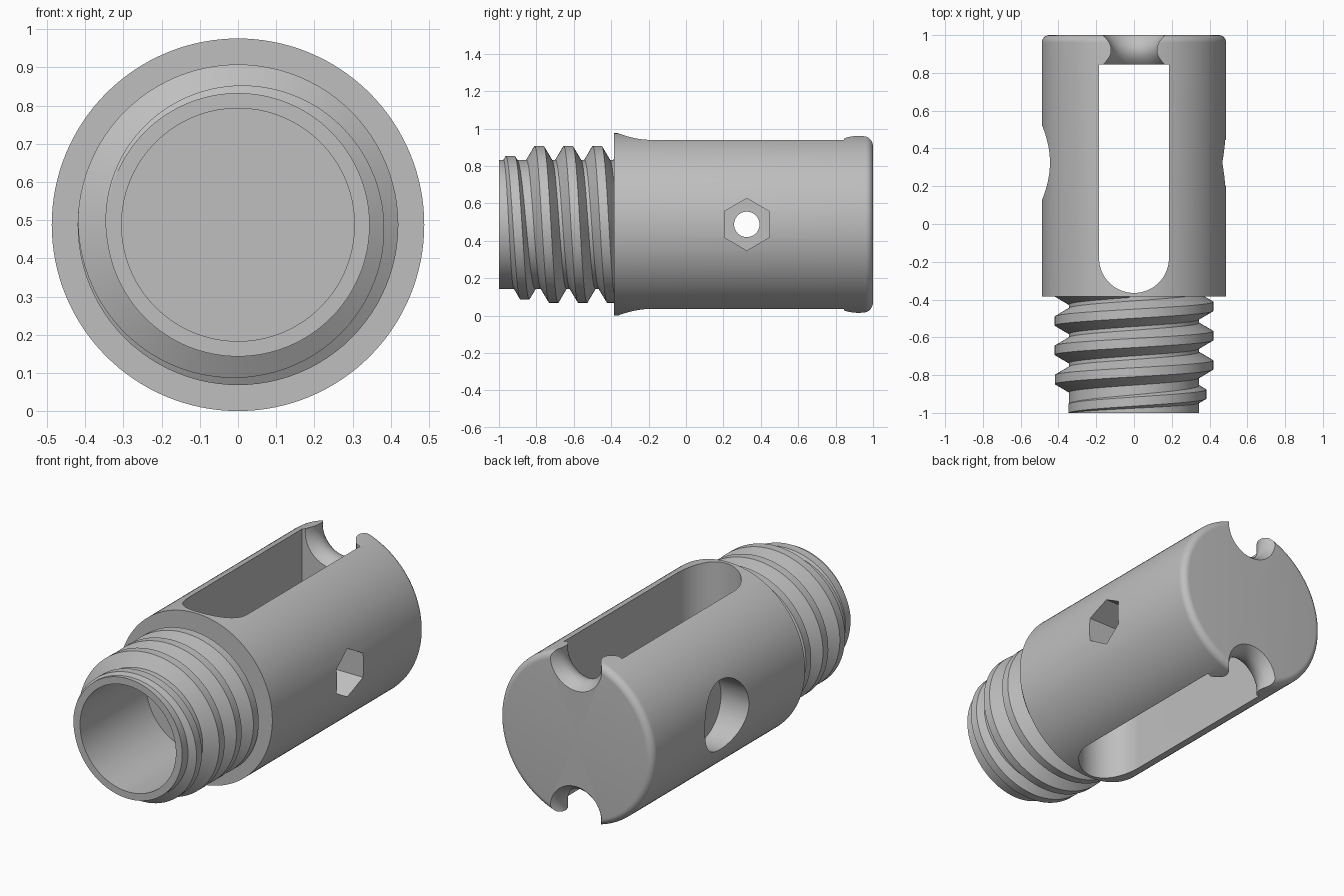
import bpy, bmesh, math
from mathutils import Vector

if "Cube" in bpy.data.objects:
    bpy.data.objects.remove(bpy.data.objects["Cube"])

AXIS_Z = 0.488   # height of the main axis
HOLE_Y = 0.325   # position of the cross hole

mat = bpy.data.materials.new("plain grey")
mat.use_nodes = True
GREY = (0.52, 0.52, 0.52, 1)
mat.diffuse_color = GREY
mat.node_tree.nodes["Principled BSDF"].inputs["Base Color"].default_value = GREY


def finish(bm, name):
    bmesh.ops.remove_doubles(bm, verts=bm.verts, dist=1e-5)
    bmesh.ops.recalc_face_normals(bm, faces=bm.faces)
    mesh = bpy.data.meshes.new(name)
    bm.to_mesh(mesh)
    bm.free()
    mesh.materials.append(mat)
    ob = bpy.data.objects.new(name, mesh)
    bpy.context.collection.objects.link(ob)
    return ob


def lathe(name, profile, z, steps):
    """Turn (radius, y) points about the line along y at height z."""
    bm = bmesh.new()
    vs = [bm.verts.new((r, y, z)) for r, y in profile]
    es = [bm.edges.new(p) for p in zip(vs, vs[1:])]
    bmesh.ops.spin(bm, geom=vs + es, cent=(0, 0, z), axis=(0, 1, 0),
                   angle=2 * math.pi, steps=steps)
    return finish(bm, name)


def prism(name, points, offset):
    """Extrude a closed outline of 3D points by an offset."""
    bm = bmesh.new()
    face = bm.faces.new([bm.verts.new(p) for p in points])
    ext = bmesh.ops.extrude_face_region(bm, geom=[face])["geom"]
    bmesh.ops.translate(bm, vec=Vector(offset),
                        verts=[v for v in ext if isinstance(v, bmesh.types.BMVert)])
    return finish(bm, name)


def side_hole(name, radius, sides, x0, x1):
    """Cutter along x, with a corner pointing up."""
    ring = [2 * math.pi * i / sides for i in range(sides)]
    pts = [(x0, HOLE_Y + radius * math.sin(a), AXIS_Z + radius * math.cos(a)) for a in ring]
    return prism(name, pts, (x1 - x0, 0, 0))


def smooth(ob):
    bpy.ops.object.select_all(action='DESELECT')
    bpy.context.view_layer.objects.active = ob
    ob.select_set(True)
    bpy.ops.object.shade_smooth_by_angle(angle=math.radians(30))


# Body with hollow neck and a rounded rear edge
FILLET = 0.04
rim = []
for i in range(9):
    a = math.pi / 2 * i / 8
    rim.append((0.488 - FILLET + FILLET * math.cos(a), 1 - FILLET + FILLET * math.sin(a)))
body = lathe("body", [(0, -0.4), (0.305, -0.4), (0.305, -1), (0.345, -1), (0.345, -0.385),
                      (0.488, -0.385)] + rim + [(0, 1)], AXIS_Z, 128)

# Long slot with one round end, cut from top to bottom
HALF = 0.185
arc = [math.pi + math.pi * i / 32 for i in range(33)]
outline = [(HALF * math.cos(a), -0.18 + HALF * math.sin(a), -0.2) for a in arc]
outline += [(HALF, 0.845, -0.2), (-HALF, 0.845, -0.2)]
cutters = [prism("slot_cutter", outline, (0, 0, 1.4))]

# Cross hole, round recess on one side and hexagonal pocket on the other
cutters += [side_hole("cross_hole_cutter", 0.068, 48, -0.7, 0.7),
            side_hole("round_recess_cutter", 0.2, 64, -0.7, -0.31),
            side_hole("hex_pocket_cutter", 0.139, 6, 0.3, 0.7)]

# Flared notches at the top and bottom of the rear wall
flare = []
for i in range(17):
    t = -1.12 + 2.24 * i / 16
    flare.append((0.125 + 0.04 * t * t, 0.922 + 0.078 * t))
flare = [(0, flare[0][1])] + flare + [(0, flare[-1][1])]
for side in (-1, 1):
    cutters.append(lathe("notch_cutter", flare, AXIS_Z + side * 0.44, 64))

for cutter in cutters:
    cutter.hide_render = True
    mod = body.modifiers.new("cut", 'BOOLEAN')
    mod.operation, mod.solver, mod.object = 'DIFFERENCE', 'EXACT', cutter
bpy.context.view_layer.objects.active = body
for mod in list(body.modifiers):
    bpy.ops.object.modifier_apply(modifier=mod.name)
for cutter in cutters:
    bpy.data.objects.remove(cutter)
smooth(body)

# Screw thread: a trapezoid swept on a helix, growing over its first turn
PITCH, STEPS = 0.155, 96
bm = bmesh.new()
rings = []
for i in range(-STEPS // 3, STEPS * 4):
    turn = i / STEPS
    a = 2 * math.pi * turn
    y = -0.94 + PITCH * turn
    crest = min(0.42, 0.365 + 0.072 * turn)
    k = (crest - 0.335) / 0.085
    foot = 0.024 + 0.05 * k
    section = [(0.335, -foot), (crest, -0.024), (crest, 0.024), (0.335, foot)]
    rings.append([bm.verts.new((r * math.sin(a), y + d, AXIS_Z + r * math.cos(a)))
                  for r, d in section])
for p, q in zip(rings, rings[1:]):
    for j in range(4):
        n = (j + 1) % 4
        bm.faces.new((p[j], p[n], q[n], q[j]))
bm.faces.new(rings[0])
bm.faces.new(rings[-1])
# Trim the thread flush with the neck end and the shoulder
for y, normal in ((-1, -1), (-0.38, 1)):
    bmesh.ops.bisect_plane(bm, geom=bm.verts[:] + bm.edges[:] + bm.faces[:],
                           plane_co=(0, y, 0), plane_no=(0, normal, 0), clear_outer=True)
    bmesh.ops.holes_fill(bm, edges=[e for e in bm.edges if e.is_boundary], sides=0)
smooth(finish(bm, "screw_thread"))
